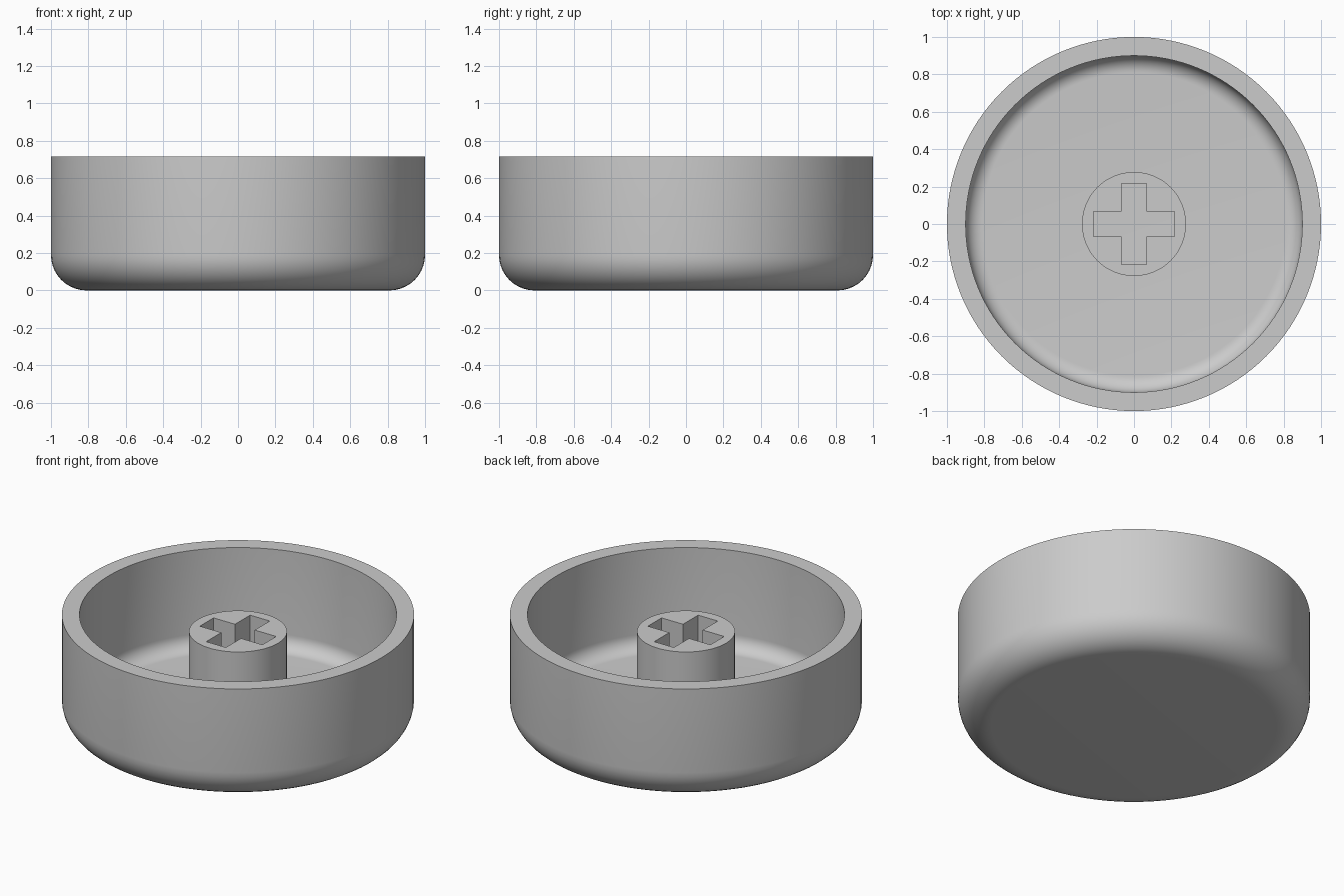
import bpy
import bmesh
from math import sin, cos, pi, tau, radians
from mathutils import Vector

cube = bpy.data.objects.get("Cube")
if cube:
    bpy.data.objects.remove(cube, do_unlink=True)

HEIGHT, WALL, FLOOR = 0.715, 0.1, 0.1
OUTER_ROUND, INNER_ROUND = 0.19, 0.09
STEM_RADIUS, STEM_TOP = 0.278, 0.61
ARM, HALF_SLOT = 0.217, 0.068
SIDES = 128

grey = bpy.data.materials.new("grey plastic")
grey.use_nodes = True
grey.diffuse_color = (0.6, 0.6, 0.6, 1)
grey.node_tree.nodes["Principled BSDF"].inputs["Base Color"].default_value = grey.diffuse_color


def finish(obj):
    """Make the object active and smooth it, keeping its edges sharp."""
    bpy.ops.object.select_all(action='DESELECT')
    obj.select_set(True)
    bpy.context.view_layer.objects.active = obj
    if obj.type == 'CURVE':
        bpy.ops.object.convert(target='MESH')
    bpy.ops.object.shade_smooth_by_angle(angle=radians(35))


def corner(wall_radius, bottom, r, steps=10):
    """Rounded corner points from the bottom up to the wall."""
    return [(wall_radius - r + r * sin(a), bottom + r - r * cos(a))
            for a in (i * pi / 2 / steps for i in range(steps + 1))]


# Cup: one turned profile, with the underside and the floor capped
profile = corner(1, 0, OUTER_ROUND) + [(1, HEIGHT), (1 - WALL, HEIGHT)]
profile += reversed(corner(1 - WALL, FLOOR, INNER_ROUND))
bm = bmesh.new()
verts = [bm.verts.new((x, 0, z)) for x, z in profile]
edges = [bm.edges.new(pair) for pair in zip(verts, verts[1:])]
bmesh.ops.spin(bm, geom=verts + edges, cent=(0, 0, 0), axis=(0, 0, 1),
               angle=tau, steps=SIDES, use_merge=False)
bmesh.ops.remove_doubles(bm, verts=bm.verts, dist=0.0001)
bmesh.ops.holes_fill(bm, edges=[e for e in bm.edges if e.is_boundary], sides=0)
bmesh.ops.recalc_face_normals(bm, faces=bm.faces)
mesh = bpy.data.meshes.new("cup")
bm.to_mesh(mesh)
bm.free()
mesh.materials.append(grey)
cup = bpy.data.objects.new("cup", mesh)
bpy.context.collection.objects.link(cup)
finish(cup)

# Stem: a round post with a cross-shaped socket running down to the floor
circle = [(STEM_RADIUS * cos(i * tau / SIDES), STEM_RADIUS * sin(i * tau / SIDES))
          for i in range(SIDES)]
cross = []
for turn in range(4):
    c, s = round(cos(turn * pi / 2)), round(sin(turn * pi / 2))
    for x, y in ((ARM, -HALF_SLOT), (ARM, HALF_SLOT), (HALF_SLOT, HALF_SLOT)):
        cross.append((x * c - y * s, x * s + y * c))

curve = bpy.data.curves.new("stem", 'CURVE')
curve.dimensions = '2D'
curve.fill_mode = 'BOTH'
base = FLOOR - 0.02
curve.extrude = (STEM_TOP - base) / 2
for outline in (circle, cross):
    spline = curve.splines.new('POLY')
    spline.points.add(len(outline) - 1)
    for point, (x, y) in zip(spline.points, outline):
        point.co = (x, y, 0, 1)
    spline.use_cyclic_u = True
curve.materials.append(grey)
stem = bpy.data.objects.new("stem", curve)
stem.location = Vector((0, 0, (STEM_TOP + base) / 2))
bpy.context.collection.objects.link(stem)
finish(stem)
